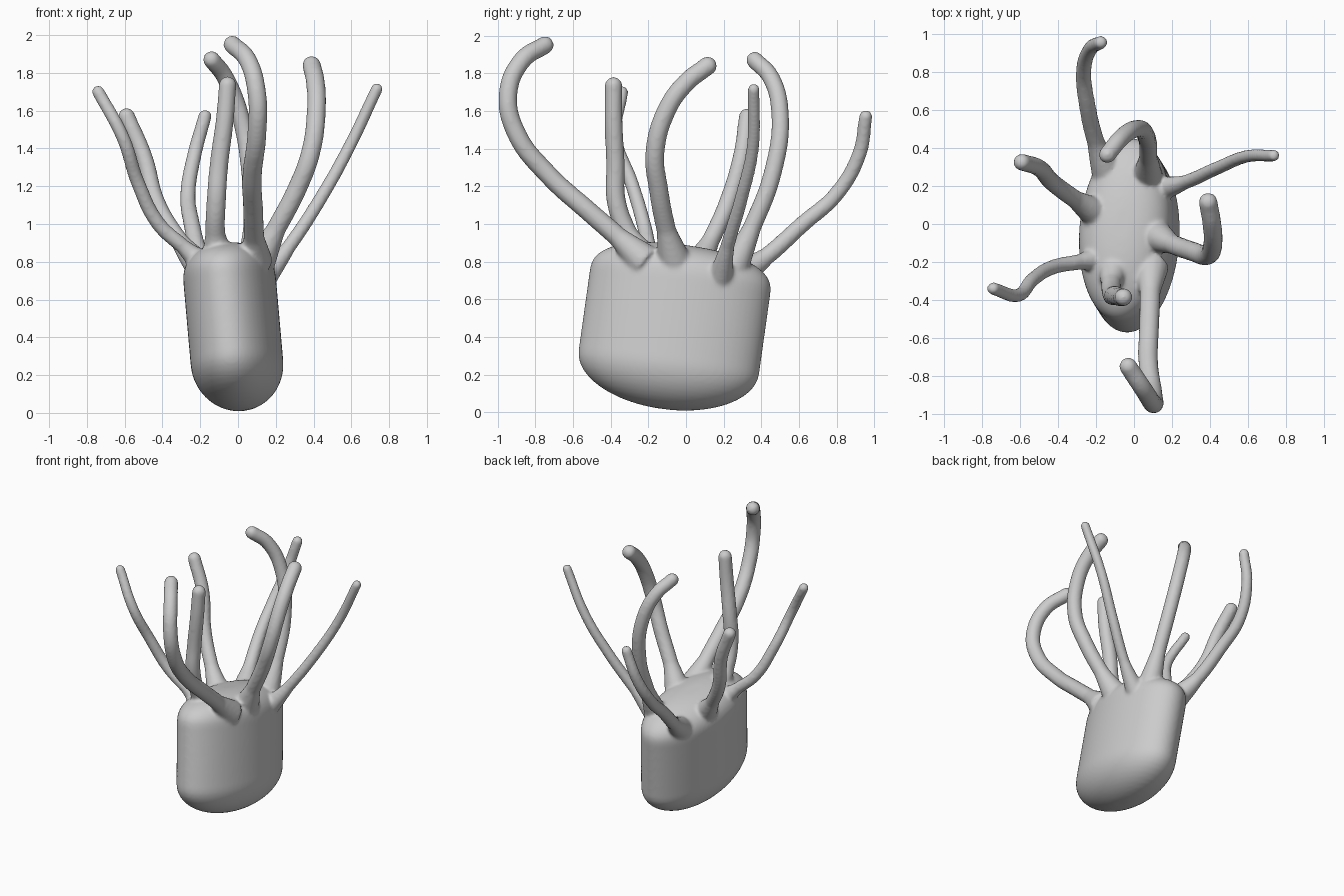
import bpy, bmesh, math
from mathutils import Matrix, Vector

if "Cube" in bpy.data.objects:
    bpy.data.objects.remove(bpy.data.objects["Cube"])

grey = bpy.data.materials.new("soft grey")
grey.diffuse_color = (0.6, 0.6, 0.6, 1)
grey.use_nodes = True
grey.node_tree.nodes["Principled BSDF"].inputs["Base Color"].default_value = grey.diffuse_color
parts = []


def add_mesh(name, bm):
    bmesh.ops.recalc_face_normals(bm, faces=bm.faces)
    mesh = bpy.data.meshes.new(name)
    bm.to_mesh(mesh)
    bm.free()
    ob = bpy.data.objects.new(name, mesh)
    bpy.context.collection.objects.link(ob)
    parts.append(ob)
    return ob


# Body: an oval capsule, leaning back and slightly turned
def body():
    bm = bmesh.new()
    n, steps, rings = 64, 12, []
    profile = []
    for i in range(1, steps + 1):
        a = math.pi / 2 * i / steps
        profile.append((math.sin(a), 0.25 - 0.25 * math.cos(a)))
    for i in range(steps):
        a = math.pi / 2 * i / steps
        profile.append((math.cos(a) ** 0.85, 0.69 + 0.19 * math.sin(a) ** 0.85))
    for r, z in profile:
        rings.append([bm.verts.new((0.243 * r * math.cos(t), 0.485 * r * math.sin(t), z - 0.44))
                      for t in (2 * math.pi * k / n for k in range(n))])
    for lo, hi in zip(rings, rings[1:]):
        for k in range(n):
            bm.faces.new((lo[k], lo[(k + 1) % n], hi[(k + 1) % n], hi[k]))
    bm.faces.new(rings[0])
    bm.faces.new(rings[-1])
    lean = (Matrix.Translation((-0.022, -0.065, 0.452)) @ Matrix.Rotation(math.radians(-8), 4, 'X')
            @ Matrix.Rotation(math.radians(-5), 4, 'Y') @ Matrix.Rotation(math.radians(-5), 4, 'Z'))
    bm.transform(lean)
    return add_mesh("body", bm)


# Tentacle: a tapered tube with a flared root and a round tip
def tentacle(name, r0, r1, *pts):
    curve = bpy.data.curves.new(name, 'CURVE')
    curve.dimensions = '3D'
    curve.bevel_depth = 1.0
    curve.bevel_resolution = 5
    curve.use_fill_caps = True
    curve.resolution_u = 10
    sp = curve.splines.new('BEZIER')
    sp.bezier_points.add(len(pts) - 1)
    for i, (bp, p) in enumerate(zip(sp.bezier_points, pts)):
        bp.co = p
        bp.handle_left_type = bp.handle_right_type = 'AUTO'
        bp.radius = r0 * 1.7 if i == 0 else r0 + (r1 - r0) * i / (len(pts) - 1)
    tmp = bpy.data.objects.new(name + "_path", curve)
    bpy.context.collection.objects.link(tmp)
    dg = bpy.context.evaluated_depsgraph_get()
    mesh = bpy.data.meshes.new_from_object(tmp.evaluated_get(dg))
    bm = bmesh.new()
    bm.from_mesh(mesh)
    bmesh.ops.remove_doubles(bm, verts=bm.verts, dist=0.0001)
    bmesh.ops.create_uvsphere(bm, u_segments=20, v_segments=12, radius=r1,
                              matrix=Matrix.Translation(Vector(pts[-1])))
    bpy.data.objects.remove(tmp)
    add_mesh(name, bm)


main = body()
tentacle("front_long_tentacle", .056, .048, (.09, -.22, .8), (.085, -.36, .93), (.08, -.52, 1.07),
         (.075, -.73, 1.26), (.10, -.90, 1.48), (.10, -.945, 1.69), (.05, -.87, 1.87), (-.03, -.75, 1.95))
tentacle("front_short_tentacle", .055, .047, (-.10, -.22, .8), (-.12, -.31, .95), (-.115, -.37, 1.12),
         (-.10, -.375, 1.32), (-.07, -.385, 1.55), (-.055, -.385, 1.735))
tentacle("front_left_tentacle", .043, .034, (-.17, -.18, .77), (-.29, -.20, .88), (-.42, -.225, 1.0),
         (-.53, -.29, 1.22), (-.61, -.375, 1.46), (-.74, -.34, 1.70))
tentacle("back_left_tentacle", .05, .045, (-.19, .05, .76), (-.31, .13, .91), (-.43, .22, 1.11),
         (-.50, .295, 1.36), (-.59, .325, 1.57))
tentacle("back_long_tentacle", .05, .036, (-.14, .27, .72), (-.20, .43, .83), (-.245, .62, 1.0),
         (-.265, .80, 1.16), (-.23, .92, 1.37), (-.175, .955, 1.57))
tentacle("back_hooked_tentacle", .05, .046, (.07, .24, .74), (.075, .35, .98), (.065, .46, 1.27),
         (.01, .50, 1.58), (-.07, .45, 1.78), (-.14, .365, 1.87))
tentacle("back_right_tentacle", .04, .032, (.13, .18, .70), (.27, .22, .88), (.44, .295, 1.14),
         (.59, .355, 1.41), (.735, .36, 1.715))
tentacle("right_tentacle", .053, .05, (.11, -.06, .8), (.20, -.105, .97), (.31, -.145, 1.18),
         (.385, -.165, 1.38), (.415, -.10, 1.61), (.41, .0, 1.75), (.39, .115, 1.84))

# Fuse everything into one skin with soft joins
bpy.ops.object.select_all(action='DESELECT')
for ob in parts:
    ob.select_set(True)
bpy.context.view_layer.objects.active = main
bpy.ops.object.join()
main.name = "body_with_tentacles"
main.data.materials.clear()
main.data.materials.append(grey)
fuse = main.modifiers.new("fuse", 'REMESH')
fuse.mode = 'VOXEL'
fuse.voxel_size = 0.011
fuse.use_smooth_shade = True
soften = main.modifiers.new("soften", 'SMOOTH')
soften.factor = 0.5
soften.iterations = 8
